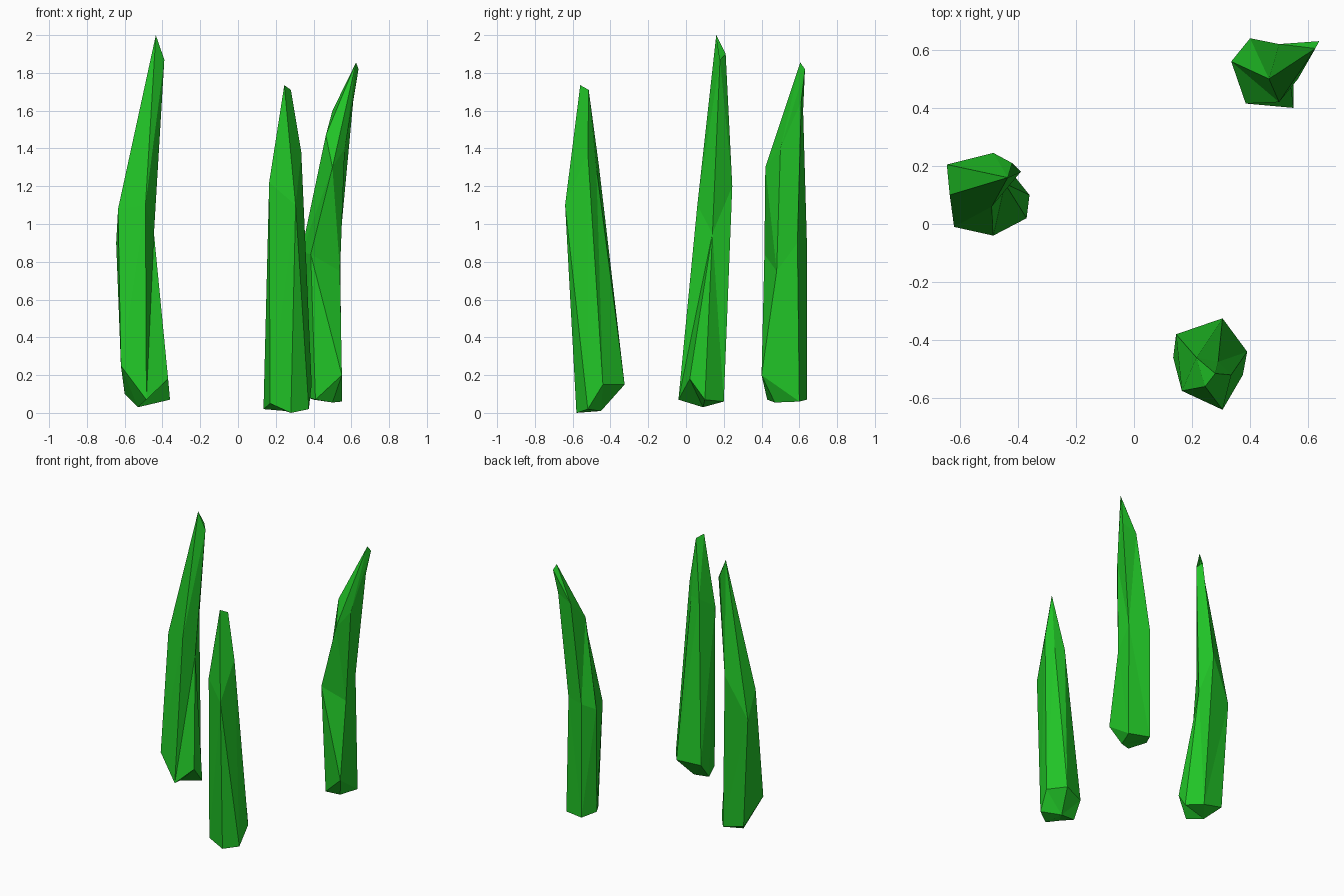
import bpy, bmesh

if "Cube" in bpy.data.objects:
    bpy.data.objects.remove(bpy.data.objects["Cube"])

green = bpy.data.materials.new("grass_green")
green.diffuse_color = (0.015, 0.55, 0.02, 1)
green.use_nodes = True
green.node_tree.nodes["Principled BSDF"].inputs["Base Color"].default_value = green.diffuse_color


def blade(name, foot, *rings):
    """Loft matching cross-sections; repeated points pinch sides together."""
    bm = bmesh.new()
    seen = {}

    def vert(p):
        if p not in seen:
            seen[p] = bm.verts.new(p)
        return seen[p]

    def face(*pts):
        unique = list(dict.fromkeys(pts))
        if len(unique) > 2:
            bm.faces.new([vert(p) for p in unique])

    n = len(rings[0])
    for i in range(n):
        j = (i + 1) % n
        face(foot, rings[0][j], rings[0][i])
        for low, high in zip(rings, rings[1:]):
            face(low[i], low[j], high[j], high[i])
    bmesh.ops.triangulate(bm, faces=bm.faces[:])
    bmesh.ops.recalc_face_normals(bm, faces=bm.faces[:])
    mesh = bpy.data.meshes.new(name)
    bm.to_mesh(mesh)
    bm.free()
    mesh.materials.append(green)
    obj = bpy.data.objects.new(name, mesh)
    bpy.context.collection.objects.link(obj)


# Tall left blade: six-sided root, five-sided bend, narrow tip
bend = (-.445, .14, .95)
tip, side, back = (-.435, .16, 2.0), (-.39, .18, 1.87), (-.42, .21, 1.9)
blade("left_grass_blade", (-.53, .09, .03),
      [(-.485, -.04, .07), (-.37, .02, .18), (-.36, .10, .07),
       (-.44, .20, .06), (-.60, .19, .10), (-.62, -.01, .25)],
      [(-.49, .06, 1.1), bend, bend,
       (-.485, .245, 1.2), (-.645, .205, .9), (-.635, .10, 1.08)],
      [tip, side, side, back, tip, tip])

# Short front blade: straight, with a two-point tip
right, left = (.335, -.52, 1.38), (.165, -.575, 1.22)
tip, side = (.245, -.56, 1.735), (.28, -.515, 1.71)
blade("front_grass_blade", (.25, -.45, .01),
      [(.28, -.58, 0), (.375, -.52, .02), (.39, -.44, .15), (.305, -.325, .15),
       (.145, -.38, .13), (.135, -.46, .02), (.17, -.575, .05)],
      [(.305, -.64, 1.1), right, right, (.29, -.475, 1.3),
       (.215, -.46, 1.3), left, left],
      [tip, side, side, side, tip, tip, tip])

# Back blade: bends outward at two levels
tip, side = (.625, .605, 1.855), (.638, .63, 1.82)
blade("back_grass_blade", (.50, .47, .055),
      [(.41, .43, .07), (.55, .40, .20), (.55, .60, .06),
       (.40, .64, .07), (.345, .54, .09)],
      [(.385, .415, .84), (.54, .48, .75), (.54, .59, .90),
       (.40, .64, .90), (.335, .56, .85)],
      [(.50, .42, 1.3), (.565, .50, 1.4), (.61, .61, 1.65),
       (.50, .62, 1.6), (.465, .50, 1.47)],
      [tip, side, side, side, tip])
